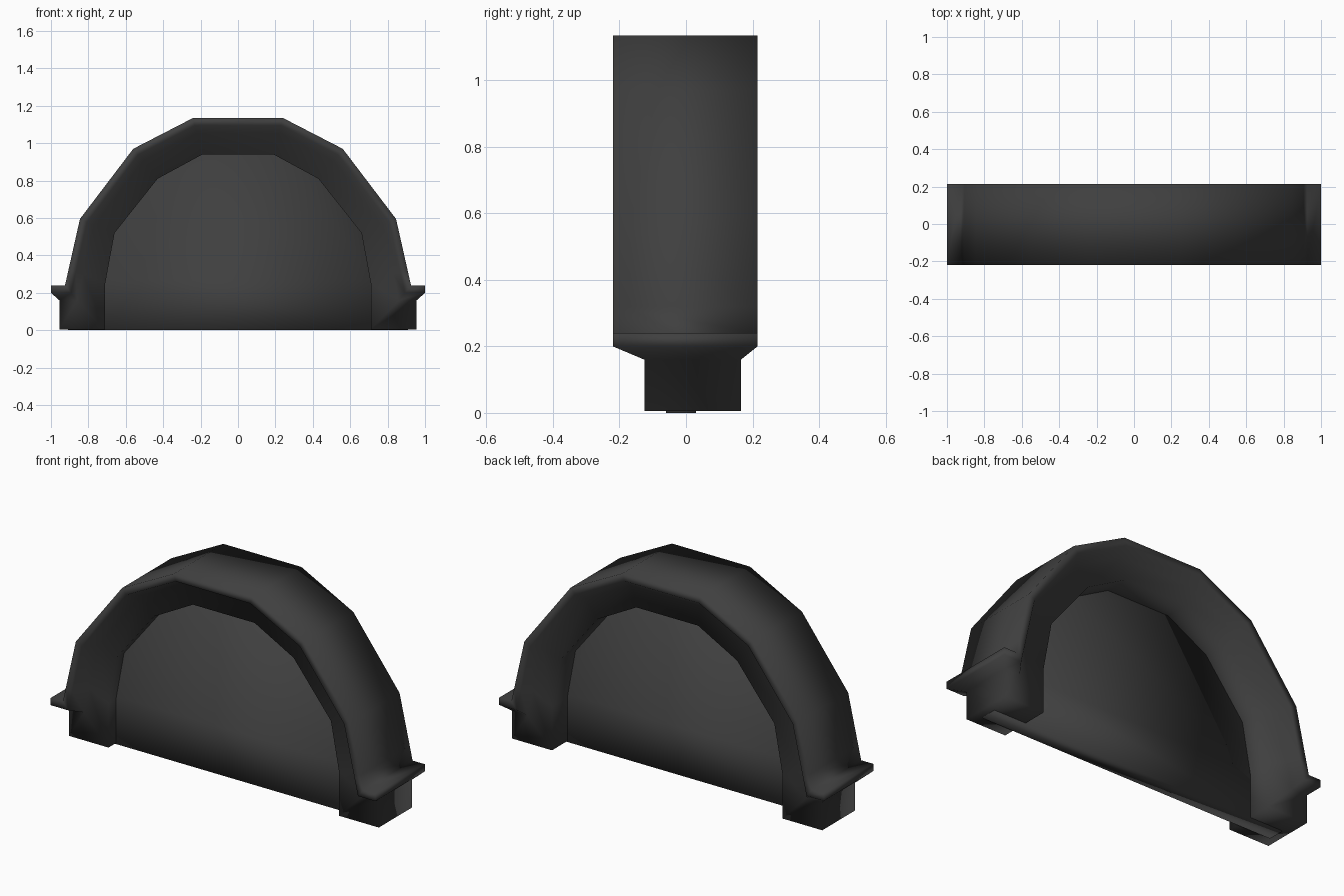
import bpy
from mathutils import Vector

if "Cube" in bpy.data.objects:
    bpy.data.objects.remove(bpy.data.objects["Cube"])

charcoal = bpy.data.materials.new("charcoal")
charcoal.use_nodes = True
colour = (0.05, 0.05, 0.05, 1)
charcoal.diffuse_color = colour
charcoal.node_tree.nodes["Principled BSDF"].inputs["Base Color"].default_value = colour


def make_object(name, verts, faces):
    mesh = bpy.data.meshes.new(name)
    mesh.from_pydata(verts, [], faces)
    mesh.materials.append(charcoal)
    mesh.shade_smooth()
    obj = bpy.data.objects.new(name, mesh)
    bpy.context.collection.objects.link(obj)
    return obj


def mirrored(path):
    return path + [Vector((-p.x, p.y)) for p in reversed(path)]


def offset(path, depth):
    """Move a path inward by depth with mitred corners."""
    result = []
    for i, p in enumerate(path):
        before = (p - path[i - 1]).normalized() if i else None
        after = (path[i + 1] - p).normalized() if i + 1 < len(path) else before
        before = before or after
        a, b = Vector((-before.y, before.x)), Vector((-after.y, after.x))
        result.append(p + (a + b) * depth / (1 + a.dot(b)))
    return result


# Outer and inner outlines of the arch, from the foot ledge to the crown
outer = mirrored([Vector(p) for p in (
    (1, .24), (.925, .24), (.907, .32), (.845, .595), (.56, .97), (.24, 1.135))])
inner = mirrored([Vector(p) for p in (
    (.955, .005), (.71, .005), (.71, .25), (.66, .52), (.43, .81), (.19, .94))])
rim = offset(outer, .04)
web = offset(outer, .08)
web[0].x, web[-1].x = .955, -.955

# Arch: wide flange outside, narrow web inside, running down into the feet
flange_y, web_y = (-.22, .215), (-.125, .165)
verts = []
for o, r, w, n in zip(outer, rim, web, inner):
    section = [(o, flange_y[0]), (r, flange_y[0]), (w, web_y[0]), (n, web_y[0]),
               (n, web_y[1]), (w, web_y[1]), (r, flange_y[1]), (o, flange_y[1])]
    verts += [(p.x, y, p.y) for p, y in section]

size = 8
faces = []
for s in range(len(outer) - 1):
    for k in range(size):
        a, b = s * size + k, s * size + (k + 1) % size
        faces.append((a, b, b + size, a + size))
last = (len(outer) - 1) * size
for k in range(3):
    cap = (k, size - 1 - k, size - 2 - k, k + 1)
    faces.append(cap)
    faces.append(tuple(last + i for i in reversed(cap)))
make_object("arch_frame", verts, faces)

# Panel closing the opening, with its edge buried in the arch
edge = [n.lerp(w, .3) for n, w in zip(inner, web)][2:-2]
edge = [Vector((.91, 0))] + edge + [Vector((-.91, 0))]
count = len(edge)
verts = [(p.x, y, p.y) for y in (-.06, .03) for p in edge]
faces = [tuple(reversed(range(count))), tuple(range(count, 2 * count))]
for i in range(count):
    j = (i + 1) % count
    faces.append((i, j, j + count, i + count))
make_object("centre_panel", verts, faces)

# Make every face point outwards
import bmesh
for name in ("arch_frame", "centre_panel"):
    mesh = bpy.data.objects[name].data
    bm = bmesh.new()
    bm.from_mesh(mesh)
    bmesh.ops.recalc_face_normals(bm, faces=bm.faces)
    bm.to_mesh(mesh)
    bm.free()
